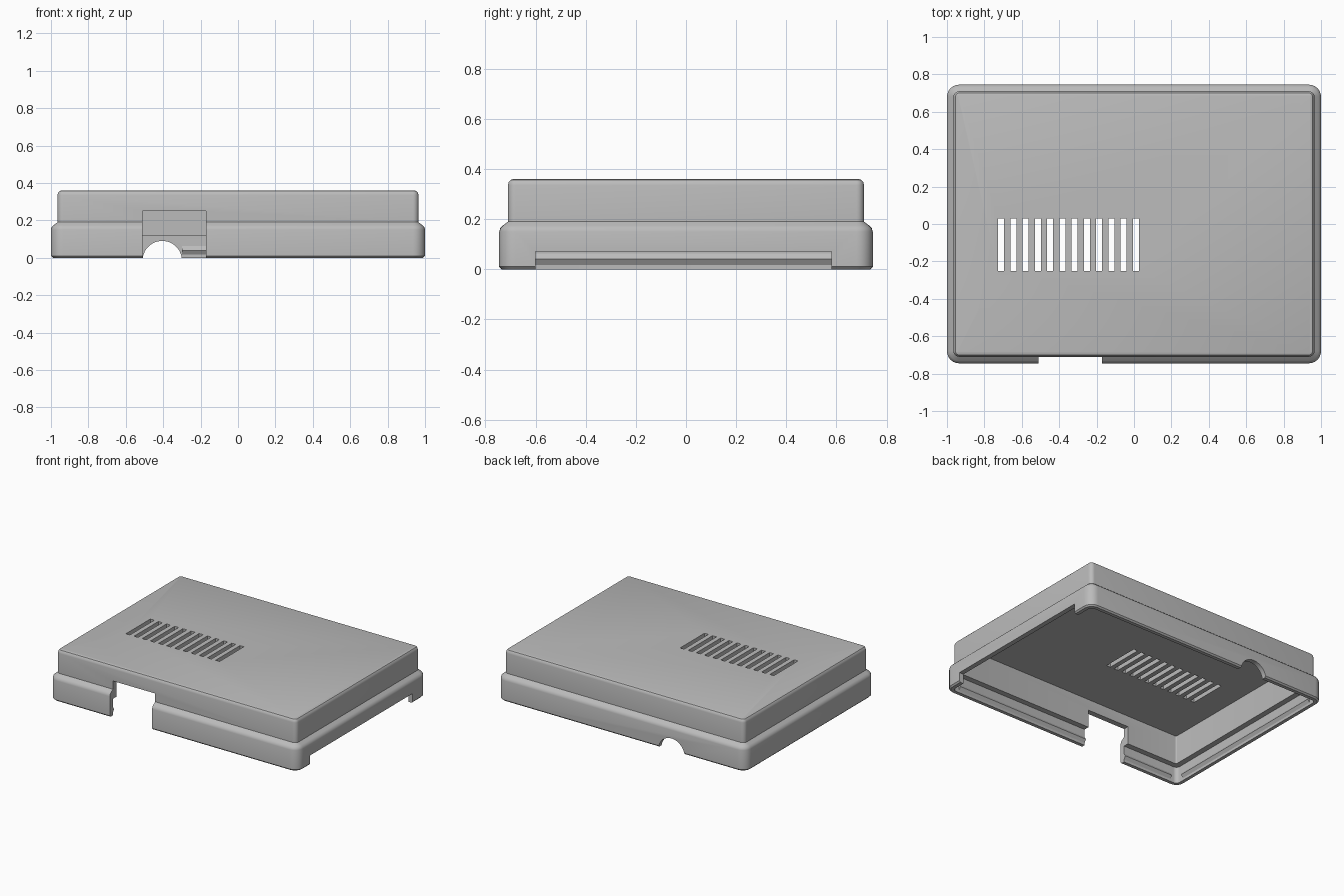
import bpy, bmesh, math
from mathutils import Matrix, Vector

old = bpy.data.objects.get("Cube")
if old:
    bpy.data.objects.remove(old, do_unlink=True)

HALF_X, HALF_Y = 1.0, 0.745
NOTCH = (-0.51, -0.17)          # front opening, x range
HOLE_X, HOLE_R = -0.405, 0.105  # rear cable hole

grey = bpy.data.materials.new("case grey")
grey.use_nodes = True
grey.diffuse_color = (0.5, 0.5, 0.5, 1)
grey.node_tree.nodes["Principled BSDF"].inputs["Base Color"].default_value = (0.5, 0.5, 0.5, 1)


def make_object(name, bm):
    bmesh.ops.recalc_face_normals(bm, faces=bm.faces)
    mesh = bpy.data.meshes.new(name)
    bm.to_mesh(mesh)
    bm.free()
    mesh.materials.append(grey)
    obj = bpy.data.objects.new(name, mesh)
    bpy.context.collection.objects.link(obj)
    return obj


def rounded_ring(bm, inset, z, steps=6):
    """Rounded rectangle of vertices, inset from the outer wall."""
    r = max(0.065 - inset, 0.008)
    cx, cy = HALF_X - inset - r, HALF_Y - inset - r
    ring = []
    for quarter, (sx, sy) in enumerate([(1, 1), (-1, 1), (-1, -1), (1, -1)]):
        for i in range(steps + 1):
            a = math.pi / 2 * (quarter + i / steps)
            ring.append(bm.verts.new((sx * cx + r * math.cos(a), sy * cy + r * math.sin(a), z)))
    return ring


def bridge(bm, a, b):
    for i in range(len(a)):
        j = (i + 1) % len(a)
        bm.faces.new((a[i], a[j], b[j], b[i]))


def add_box(bm, x, y, z):
    size = Vector((x[1] - x[0], y[1] - y[0], z[1] - z[0]))
    mid = Vector((sum(x), sum(y), sum(z))) / 2
    bmesh.ops.create_cube(bm, size=1, matrix=Matrix.Translation(mid) @ Matrix.Diagonal(size).to_4x4())


# Shell: stepped outside with soft edges, then the hollow inside (inset, height)
outer = [(0.01, 0), (0, 0.01), (0, 0.15), (0.004, 0.164), (0.014, 0.174), (0.035, 0.19),
         (0.035, 0.335), (0.038, 0.347), (0.045, 0.356), (0.057, 0.36)]
inner = [(0.035, 0), (0.035, 0.12), (0.075, 0.12), (0.075, 0.33)]
bm = bmesh.new()
rims = []
for profile in (outer, inner):
    rings = [rounded_ring(bm, *p) for p in profile]
    for a, b in zip(rings, rings[1:]):
        bridge(bm, a, b)
    bm.faces.new(rings[-1])
    rims.append(rings[0])
bridge(bm, *rims)
shell = make_object("case_shell", bm)

# Openings: front notch, right side notch, rear half-round hole, vent slots
bm = bmesh.new()
add_box(bm, NOTCH, (-0.9, -0.6), (-0.1, 0.25))
add_box(bm, (0.9, 1.1), (-0.6, 0.58), (-0.1, 0.07))
bmesh.ops.create_cone(bm, cap_ends=True, segments=48, radius1=HOLE_R, radius2=HOLE_R, depth=0.3,
                      matrix=Matrix.Translation((HOLE_X, HALF_Y, -0.015)) @ Matrix.Rotation(math.pi / 2, 4, 'X'))
for i in range(12):
    x = -0.711 + i * 0.0656
    add_box(bm, (x - 0.016, x + 0.016), (-0.25, 0.03), (0.28, 0.45))
cutter = make_object("opening_cutter", bm)
cutter.hide_render = True

cut = shell.modifiers.new("openings", 'BOOLEAN')
cut.operation = 'DIFFERENCE'
cut.solver = 'EXACT'
cut.object = cutter
bpy.context.view_layer.objects.active = shell
shell.select_set(True)
bpy.ops.object.modifier_apply(modifier=cut.name)
bpy.data.objects.remove(cutter, do_unlink=True)
bpy.ops.object.shade_smooth_by_angle(angle=math.radians(32))


# Snap ridges: triangular beads on the inside of the lower wall
def snap_ridge(name, start, end, inward):
    bm = bmesh.new()
    ends = []
    for p in (start, end):
        ends.append([bm.verts.new(Vector((*p, z)) + Vector((*inward, 0)) * d)
                     for d, z in ((-0.005, 0.01), (0.014, 0.04), (-0.005, 0.07))])
    bridge(bm, *ends)
    for tri in ends:
        bm.faces.new(tri)
    make_object(name, bm)


wall_x, wall_y = HALF_X - 0.035, HALF_Y - 0.035
snap_ridge("front_ridge_long", (NOTCH[1], -wall_y), (0.91, -wall_y), (0, 1))
snap_ridge("front_ridge_short", (-0.91, -wall_y), (NOTCH[0], -wall_y), (0, 1))
snap_ridge("back_ridge_long", (HOLE_X + HOLE_R, wall_y), (0.91, wall_y), (0, -1))
snap_ridge("back_ridge_short", (-0.91, wall_y), (HOLE_X - HOLE_R, wall_y), (0, -1))
snap_ridge("side_ridge", (-wall_x, -0.65), (-wall_x, 0.65), (1, 0))
